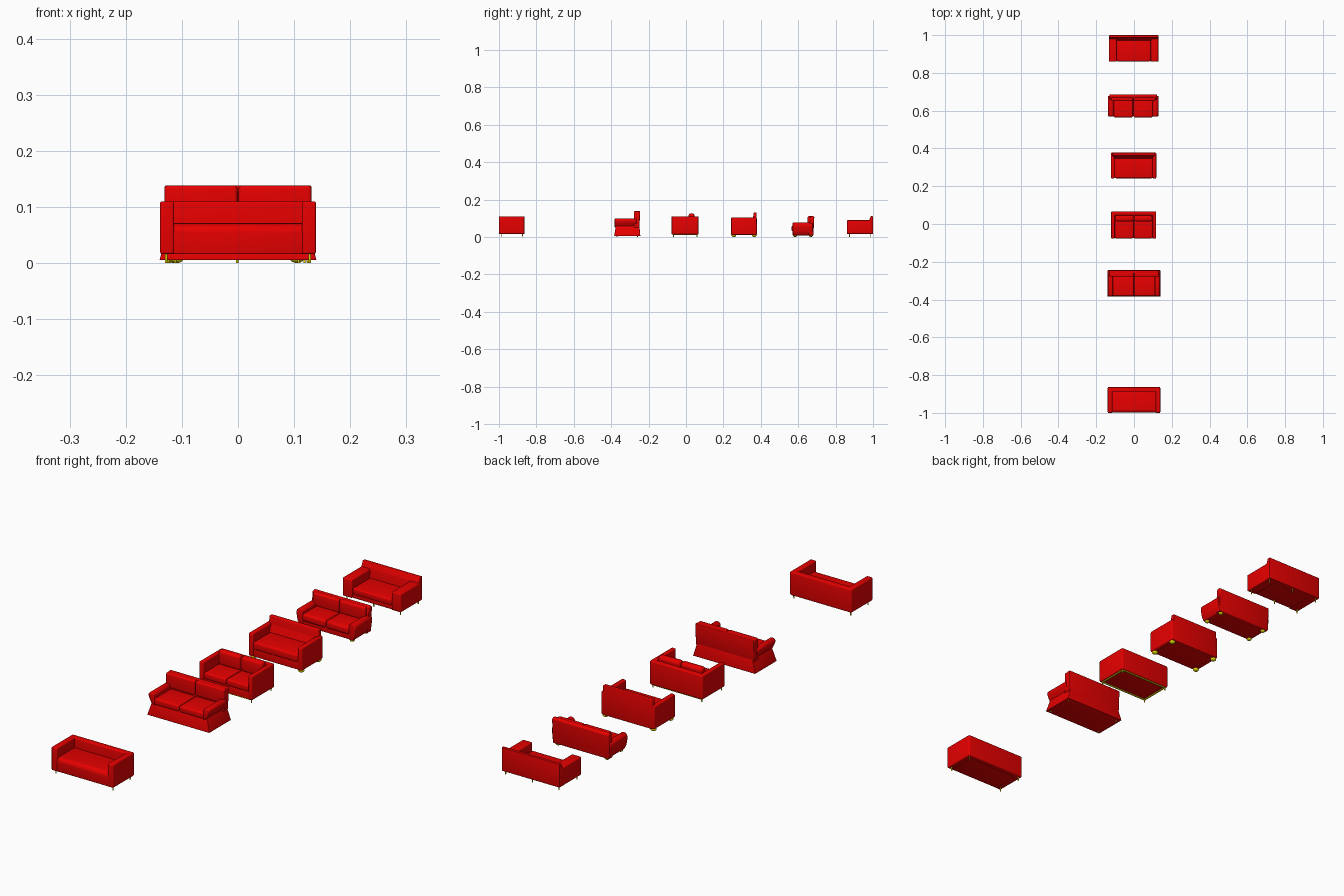
import bpy, bmesh, math
from mathutils import Matrix, Vector

cube = bpy.data.objects.get("Cube")
if cube:
    bpy.data.objects.remove(cube, do_unlink=True)


def material(name, rgb):
    m = bpy.data.materials.new(name)
    m.use_nodes = True
    m.diffuse_color = (*rgb, 1)
    m.node_tree.nodes["Principled BSDF"].inputs["Base Color"].default_value = (*rgb, 1)
    return m


RED = material("red upholstery", (0.8, 0.0, 0.0))
GOLD = material("gold metal", (0.8, 0.7, 0.0))


def finish(name, bm, mat):
    bmesh.ops.recalc_face_normals(bm, faces=bm.faces)
    mesh = bpy.data.meshes.new(name)
    bm.to_mesh(mesh)
    bm.free()
    mesh.materials.append(mat)
    ob = bpy.data.objects.new(name, mesh)
    bpy.context.collection.objects.link(ob)
    bpy.ops.object.select_all(action='DESELECT')
    ob.select_set(True)
    bpy.context.view_layer.objects.active = ob
    bpy.ops.object.shade_smooth_by_angle(angle=math.radians(40))


def box(name, x, y, z, r=0.004, mat=RED, top=None):
    """Rounded box from ranges; top optionally gives other x, y ranges above."""
    bm = bmesh.new()
    bmesh.ops.create_cube(bm, size=1)
    for v in bm.verts:
        xr, yr = top if (top and v.co.z > 0) else (x, y)
        v.co = Vector((xr[v.co.x > 0], yr[v.co.y > 0], z[v.co.z > 0]))
    if r:
        bmesh.ops.bevel(bm, geom=bm.edges[:], offset=r, segments=4, profile=0.5,
                        affect='EDGES', clamp_overlap=True)
    finish(name, bm, mat)


def prism(name, pts, axis, span, r=0.003):
    """Profile in (x, z) pulled along y, or in (y, z) pulled along x."""
    bm = bmesh.new()
    put = (lambda p, t: (p[0], t, p[1])) if axis == 'y' else (lambda p, t: (t, p[0], p[1]))
    face = bm.faces.new([bm.verts.new(put(p, span[0])) for p in pts])
    new = bmesh.ops.extrude_face_region(bm, geom=[face])['geom']
    step = Vector(put((0, 0), span[1] - span[0]))
    bmesh.ops.translate(bm, vec=step, verts=[v for v in new if isinstance(v, bmesh.types.BMVert)])
    bmesh.ops.bevel(bm, geom=bm.edges[:], offset=r, segments=3, profile=0.5,
                    affect='EDGES', clamp_overlap=True)
    finish(name, bm, RED)


def arms(name, cx, inner, outer, y, z, r=0.004):
    for side, label in ((1, "left"), (-1, "right")):
        x = sorted((cx + side * inner, cx + side * outer))
        box(f"{name}_{label}_arm", x, y, z, r)


def arm_profiles(name, cx, pts, y, r):
    for side, label in ((1, "left"), (-1, "right")):
        prism(f"{name}_{label}_arm", [(cx + side * px, pz) for px, pz in pts], 'y', y, r)


def cushions(name, cx, half, y, z, r):
    """Two cushions side by side with a thin gap."""
    box(name + "_left", (cx + 0.001, cx + half), y, z, r)
    box(name + "_right", (cx - half, cx - 0.001), y, z, r)


def legs(name, xs, ys, h, r):
    for x in xs:
        for y in ys:
            bm = bmesh.new()
            bmesh.ops.create_cone(bm, cap_ends=True, segments=12, radius1=r * 0.8, radius2=r,
                                  depth=h, matrix=Matrix.Translation((x, y, h / 2)))
            finish(name + "_leg", bm, GOLD)


def ball_feet(name, xs, ys, r, h):
    for x in xs:
        for y in ys:
            bm = bmesh.new()
            bmesh.ops.create_uvsphere(bm, u_segments=16, v_segments=8, radius=1,
                                      matrix=Matrix.Translation((x, y, h / 2))
                                      @ Matrix.Diagonal((r, r, h / 2, 1)))
            finish(name + "_foot", bm, GOLD)


# Square sofa: one long seat, arms and back level
n = "square_sofa"
arms(n, 0, 0.114, 0.139, (-1, -0.864), (0.016, 0.11))
box(n + "_back", (-0.137, 0.137), (-0.888, -0.863), (0.016, 0.11))
prism(n + "_seat", [(-0.998, 0.016), (-0.885, 0.016), (-0.885, 0.071), (-0.985, 0.07),
                    (-0.994, 0.066), (-0.998, 0.057)], 'x', (-0.116, 0.116), 0.002)
legs(n, (-0.128, 0.128), (-0.985, -0.875), 0.018, 0.0025)

# Skirted sofa: flared skirt, rolled arms, tall flat back
n = "skirted_sofa"
box(n + "_skirt", (-0.14, 0.14), (-0.384, -0.244), (0.005, 0.06), 0.002,
    top=((-0.124, 0.124), (-0.375, -0.249)))
arm_profiles(n, 0, [(0.11, 0.05), (0.123, 0.055), (0.135, 0.078), (0.137, 0.09),
                    (0.13, 0.098), (0.117, 0.098), (0.11, 0.09)], (-0.381, -0.265), 0.003)
prism(n + "_back", [(-0.28, 0.05), (-0.249, 0.05), (-0.245, 0.138), (-0.262, 0.138)],
      'x', (-0.131, 0.131), 0.003)
cushions(n + "_back_cushion", 0, 0.131, (-0.279, -0.255), (0.08, 0.138), 0.006)
cushions(n + "_seat_cushion", 0, 0.112, (-0.381, -0.272), (0.052, 0.078), 0.007)
legs(n, (-0.125, 0.125), (-0.37, -0.26), 0.008, 0.003)

# Framed sofa: box shell with loose cushions on an inset metal frame
n, c = "framed_sofa", -0.002
arms(n, c, 0.1, 0.119, (-0.077, 0.066), (0.014, 0.11))
box(n + "_back", (c - 0.117, c + 0.117), (0.045, 0.067), (0.014, 0.11))
box(n + "_base", (c - 0.102, c + 0.102), (-0.074, 0.05), (0.014, 0.045), 0.002)
cushions(n + "_seat_cushion", c, 0.1, (-0.076, 0.043), (0.043, 0.07), 0.007)
cushions(n + "_back_cushion", c, 0.099, (0.014, 0.045), (0.066, 0.126), 0.011)
for y in (-0.07, 0.056):
    box(n + "_frame_rail", (c - 0.112, c + 0.112), (y, y + 0.005), (0.01, 0.015), 0, GOLD)
for x in (-0.112, 0.107):
    box(n + "_frame_rail", (c + x, c + x + 0.005), (-0.07, 0.061), (0.01, 0.015), 0, GOLD)
legs(n, (c - 0.11, c + 0.11), (-0.0675, 0.0585), 0.014, 0.0025)

# Ball footed sofa: slim arms, thin raised back
n = "ball_footed_sofa"
arms(n, c, 0.1, 0.12, (0.241, 0.378), (0.011, 0.105), 0.006)
prism(n + "_back", [(0.35, 0.011), (0.379, 0.011), (0.378, 0.131), (0.362, 0.131),
                    (0.358, 0.1), (0.346, 0.072)], 'x', (c - 0.111, c + 0.111), 0.003)
box(n + "_base", (c - 0.102, c + 0.102), (0.245, 0.37), (0.011, 0.045), 0.002)
box(n + "_seat", (c - 0.101, c + 0.101), (0.242, 0.355), (0.04, 0.072), 0.008)
ball_feet(n, (c - 0.107, c + 0.107), (0.256, 0.365), 0.012, 0.015)

# Curved sofa: low outward curving arms, two plump seats
n, c = "curved_sofa", -0.004
arm_profiles(n, c, [(0.103, 0.009), (0.12, 0.009), (0.129, 0.028), (0.134, 0.056),
                    (0.132, 0.069), (0.123, 0.077), (0.11, 0.076), (0.103, 0.068)],
             (0.57, 0.678), 0.003)
prism(n + "_back", [(0.655, 0.009), (0.681, 0.009), (0.686, 0.108), (0.678, 0.114),
                    (0.664, 0.11)], 'x', (c - 0.127, c + 0.127), 0.003)
box(n + "_base", (c - 0.108, c + 0.108), (0.572, 0.665), (0.009, 0.04), 0.004)
cushions(n + "_seat_cushion", c, 0.105, (0.564, 0.662), (0.03, 0.062), 0.01)
cushions(n + "_back_cushion", c, 0.118, (0.65, 0.674), (0.058, 0.112), 0.008)
ball_feet(n, (c - 0.11, c + 0.11), (0.583, 0.668), 0.01, 0.012)

# Wide armed sofa: thick arms, low seat, sloping back
n, c = "wide_armed_sofa", -0.0015
arms(n, c, 0.089, 0.131, (0.86, 0.995), (0.016, 0.09))
prism(n + "_back", [(0.965, 0.016), (1.0, 0.016), (1.0, 0.111), (0.988, 0.111), (0.979, 0.09)],
      'x', (c - 0.13, c + 0.13), 0.002)
box(n + "_base", (c - 0.09, c + 0.09), (0.865, 0.97), (0.016, 0.035), 0.002)
box(n + "_seat", (c - 0.089, c + 0.089), (0.861, 0.975), (0.032, 0.058), 0.007)
legs(n, (c - 0.12, c, c + 0.12), (0.874, 0.988), 0.018, 0.0025)
